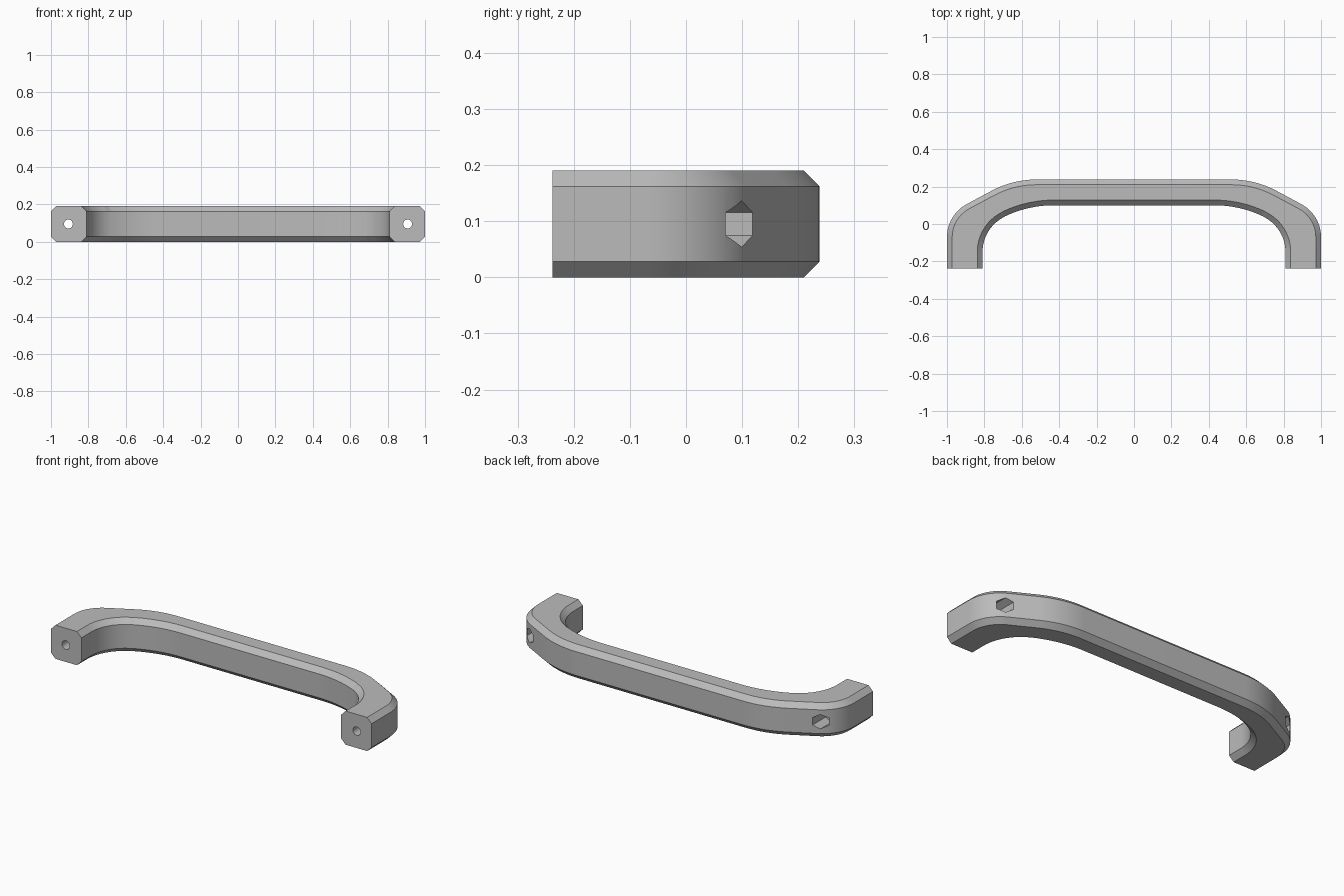
import bpy, bmesh
from math import sin, cos, radians, pi
from mathutils import Matrix

if "Cube" in bpy.data.objects:
    bpy.data.objects.remove(bpy.data.objects["Cube"], do_unlink=True)

HEIGHT, CHAMFER, END_Y = 0.19, 0.028, -0.238
STEPS = 14

grey = bpy.data.materials.new("satin_grey")
grey.use_nodes = True
grey.diffuse_color = (0.5, 0.5, 0.5, 1)
grey.node_tree.nodes["Principled BSDF"].inputs["Base Color"].default_value = (0.5, 0.5, 0.5, 1)


def arc(cx, cy, r, a0, a1):
    angles = [radians(a0 + (a1 - a0) * i / STEPS) for i in range(STEPS + 1)]
    return [(cx + r * cos(a), cy + r * sin(a)) for a in angles]


def mirrored(half):
    return half + [(-x, y) for x, y in reversed(half)]


# Plan outlines of the bow, moved into the material by d
def outer_line(d):
    return mirrored([(1 - d, END_Y)] + arc(0.8, -0.07, 0.2 - d, 0, 62)
                    + arc(0.52, -0.275, 0.513 - d, 62, 90))


def inner_line(d):
    return mirrored([(0.81 + d, END_Y)] + arc(0.6, -0.15, 0.21 + d, 0, 64)
                    + arc(0.43, -0.5, 0.6 + d, 64.2, 90))


# Chamfered section lofted along the bow
c, h = CHAMFER, HEIGHT
rails = [(outer_line(0), c), (outer_line(0), h - c), (outer_line(c), h), (inner_line(c), h),
         (inner_line(0), h - c), (inner_line(0), c), (inner_line(c), 0), (outer_line(c), 0)]
bm = bmesh.new()
grid = [[bm.verts.new((x, y, z)) for x, y in line] for line, z in rails]
for a, b in zip(grid, grid[1:] + grid[:1]):
    for i in range(len(a) - 1):
        bm.faces.new((a[i], a[i + 1], b[i + 1], b[i]))
for end in (0, -1):
    bm.faces.new([rail[end] for rail in grid])
bmesh.ops.recalc_face_normals(bm, faces=bm.faces)
mesh = bpy.data.meshes.new("handle")
bm.to_mesh(mesh)
bm.free()
mesh.materials.append(grey)
handle = bpy.data.objects.new("handle", mesh)
bpy.context.collection.objects.link(handle)
bpy.context.view_layer.objects.active = handle
handle.select_set(True)


# Prism along y used to cut the fixing holes
def cut(name, x, y0, y1, radius, sides):
    b = bmesh.new()
    place = (Matrix.Translation((x, (y0 + y1) / 2, HEIGHT / 2)) @ Matrix.Rotation(pi / 2, 4, "X"))
    bmesh.ops.create_cone(b, cap_ends=True, segments=sides, radius1=radius,
                          radius2=radius, depth=y1 - y0, matrix=place)
    m = bpy.data.meshes.new(name)
    b.to_mesh(m)
    b.free()
    m.materials.append(grey)
    cutter = bpy.data.objects.new(name, m)
    bpy.context.collection.objects.link(cutter)
    cutter.hide_render = True
    mod = handle.modifiers.new(name, "BOOLEAN")
    mod.operation, mod.solver, mod.object = "DIFFERENCE", "EXACT", cutter
    bpy.ops.object.modifier_apply(modifier=name)
    bpy.data.objects.remove(cutter, do_unlink=True)


# Hexagonal nut pockets at the back, round screw holes at the front
for side in (-1, 1):
    cut("nut_pocket", side * 0.907, 0.0, 0.3, 0.041, 6)
    cut("screw_hole", side * 0.907, -0.3, 0.05, 0.024, 24)

bpy.ops.object.shade_smooth_by_angle(angle=radians(25))
